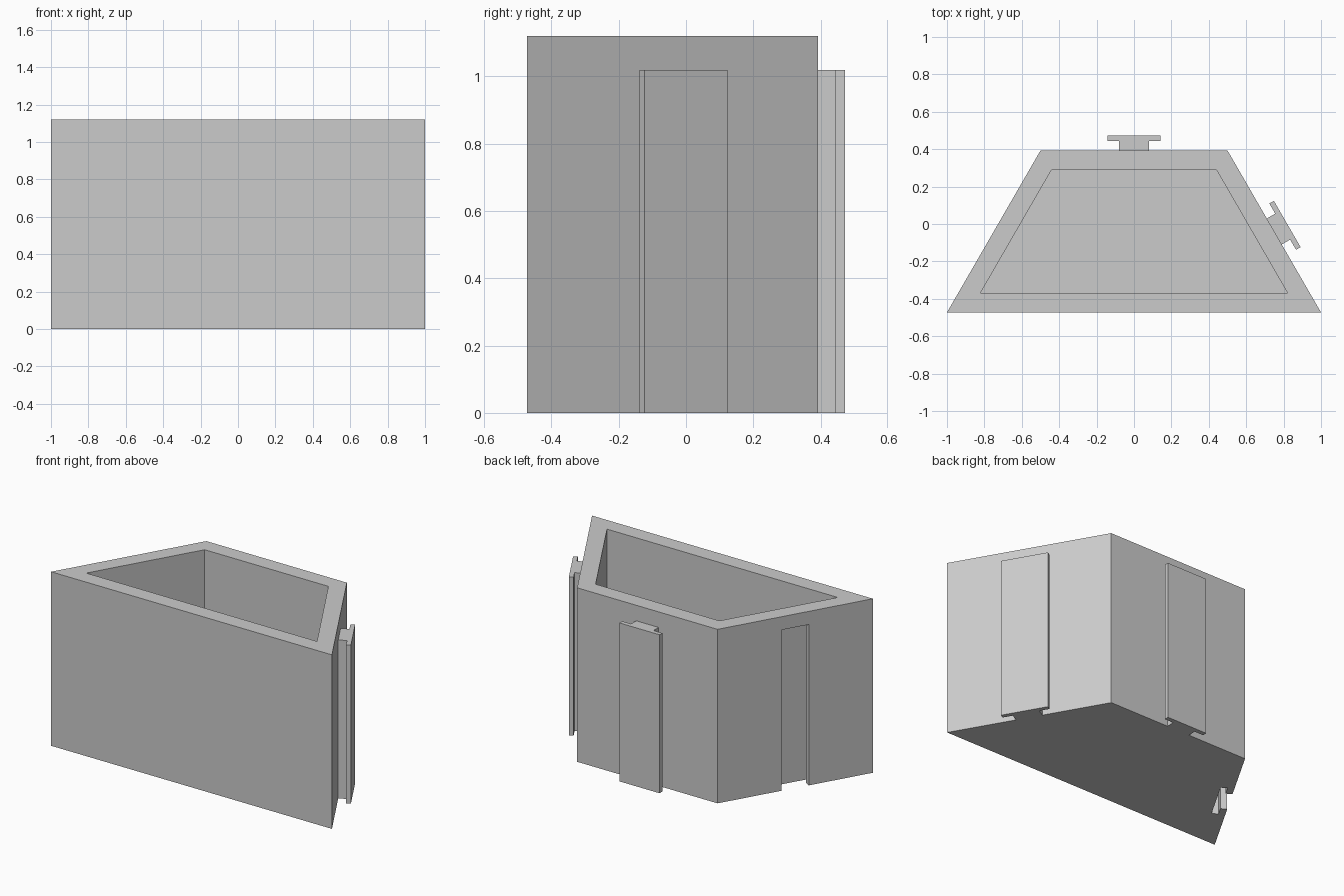
import bpy, bmesh, math
from mathutils import Matrix

if "Cube" in bpy.data.objects:
    bpy.data.objects.remove(bpy.data.objects["Cube"])

HEIGHT, RAIL_TOP, WALL = 1.12, 1.02, 0.103
SIDE = math.sqrt(3) / 2            # depth of the half-hexagon
FRONT = -0.473
BACK = FRONT + SIDE

grey = bpy.data.materials.new("grey")
grey.diffuse_color = (0.6, 0.6, 0.6, 1)
grey.use_nodes = True
grey.node_tree.nodes["Principled BSDF"].inputs["Base Color"].default_value = grey.diffuse_color


def prism(name, outline, z0, z1, matrix=Matrix()):
    """Extrude a flat outline from z0 to z1."""
    bm = bmesh.new()
    face = bm.faces.new([bm.verts.new((x, y, z0)) for x, y in outline])
    top = bmesh.ops.extrude_face_region(bm, geom=[face])["geom"]
    verts = [v for v in top if isinstance(v, bmesh.types.BMVert)]
    bmesh.ops.translate(bm, verts=verts, vec=(0, 0, z1 - z0))
    bm.transform(matrix)
    bmesh.ops.recalc_face_normals(bm, faces=bm.faces)
    mesh = bpy.data.meshes.new(name)
    bm.to_mesh(mesh)
    bm.free()
    mesh.materials.append(grey)
    obj = bpy.data.objects.new(name, mesh)
    bpy.context.collection.objects.link(obj)
    return obj


def tee(stem, flange, lip, depth, start=0.0):
    """T-shaped outline: half widths of stem and flange, growing along +y."""
    half = [(stem, start), (stem, lip), (flange, lip), (flange, depth)]
    return half + [(-x, y) for x, y in reversed(half)]


def on_side(x, y, degrees):
    return Matrix.Translation((x, y, 0)) @ Matrix.Rotation(math.radians(degrees), 4, 'Z')


def cut(target, cutter):
    mod = target.modifiers.new(cutter.name, 'BOOLEAN')
    mod.operation, mod.solver, mod.object = 'DIFFERENCE', 'EXACT', cutter
    cutter.hide_render = True
    cutter.hide_viewport = True


# Half-hexagon planter body
body = prism("planter_body", [(-1, FRONT), (1, FRONT), (0.5, BACK), (-0.5, BACK)], 0, HEIGHT)

# Hollow inside, with an even wall thickness
x_front = 1 - WALL * math.sqrt(3)
x_back = 0.5 - WALL / math.sqrt(3)
hollow = prism("hollow_cutter", [(-x_front, FRONT + WALL), (x_front, FRONT + WALL),
                                 (x_back, BACK - WALL), (-x_back, BACK - WALL)],
               WALL, HEIGHT + 0.1)
cut(body, hollow)

# T-slot in the left side, open at the bottom
mid_y = (FRONT + BACK) / 2
slot = prism("slot_cutter", tee(0.087, 0.15, 0.04, 0.08, -0.05), -0.1, 1.035,
             on_side(-0.75, mid_y, -120))
cut(body, slot)

# T-rails on the back and the right side
rail = tee(0.08, 0.143, 0.052, 0.08)
prism("back_rail", rail, 0, RAIL_TOP, on_side(0, BACK, 0))
prism("right_rail", rail, 0, RAIL_TOP, on_side(0.75, mid_y, -60))
